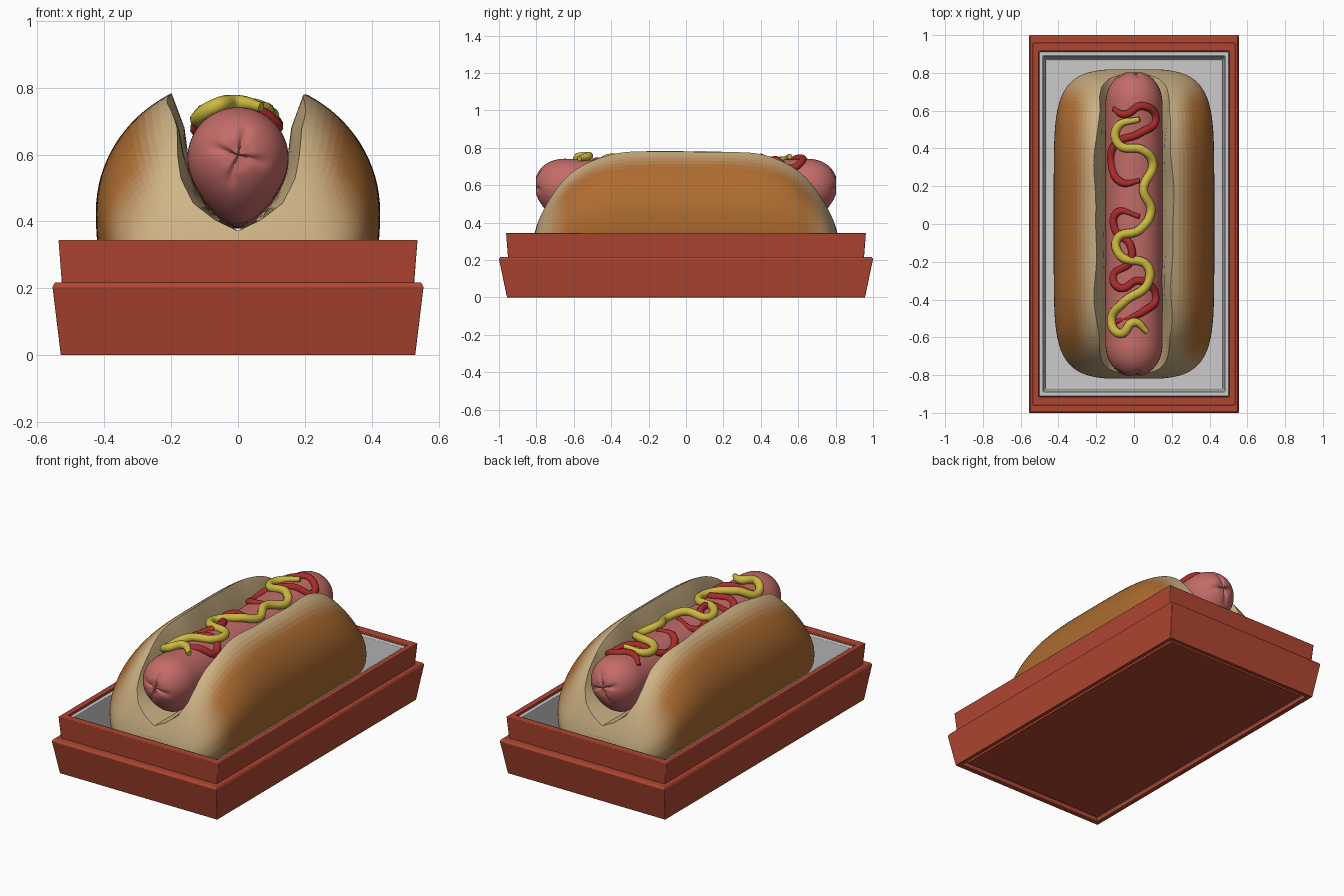
import bpy, math
from math import sin, cos, pi, radians

if "Cube" in bpy.data.objects:
    bpy.data.objects.remove(bpy.data.objects["Cube"])


def mat(name, rgb):
    m = bpy.data.materials.new(name)
    m.diffuse_color = (*rgb, 1)
    m.use_nodes = True
    m.node_tree.nodes["Principled BSDF"].inputs["Base Color"].default_value = m.diffuse_color
    return m


def loft(name, rings, material=None, caps=(True, True), closed=False):
    """Skin a list of equal-length point rings."""
    n, k = len(rings[0]), len(rings)
    verts = [p for r in rings for p in r]
    faces = []
    for i in range(k if closed else k - 1):
        a, b = i * n, ((i + 1) % k) * n
        faces += [(a + j, a + (j + 1) % n, b + (j + 1) % n, b + j) for j in range(n)]
    if caps[0]:
        faces.append(tuple(reversed(range(n))))
    if caps[1]:
        faces.append(tuple(range((k - 1) * n, k * n)))
    me = bpy.data.meshes.new(name)
    me.from_pydata(verts, [], faces)
    ob = bpy.data.objects.new(name, me)
    bpy.context.collection.objects.link(ob)
    if material:
        me.materials.append(material)
    select(ob)
    bpy.ops.object.mode_set(mode='EDIT')
    bpy.ops.mesh.select_all(action='SELECT')
    bpy.ops.mesh.normals_make_consistent(inside=False)
    bpy.ops.object.mode_set(mode='OBJECT')
    return ob


def select(ob):
    bpy.ops.object.select_all(action='DESELECT')
    ob.select_set(True)
    bpy.context.view_layer.objects.active = ob


def smooth(ob, angle=40):
    select(ob)
    bpy.ops.object.shade_smooth_by_angle(angle=radians(angle))


def rects(profile):
    """(half x, half y, z) steps -> rectangular rings."""
    return [[(x, y, z), (-x, y, z), (-x, -y, z), (x, -y, z)] for x, y, z in profile]


def bevel(ob, width):
    b = ob.modifiers.new("bevel", 'BEVEL')
    b.width, b.segments, b.limit_method = width, 2, 'ANGLE'
    smooth(ob, 35)


red = mat("red_card", (0.43, 0.06, 0.03))
pink = mat("sausage_pink", (0.55, 0.15, 0.14))
yellow = mat("mustard_yellow", (0.60, 0.48, 0.05))
dark_red = mat("ketchup_red", (0.40, 0.025, 0.025))

# Box: flared lower sleeve, inner tray standing out of it, base panel
bevel(loft("box_sleeve", rects([
    (.505, .93, .03), (.505, .93, .002), (.53, .957, 0), (.555, 1.0, .205),
    (.548, .992, .217), (.525, .955, .217), (.51, .93, .03)]), red, (False, False), True), .005)
bevel(loft("box_tray", rects([
    (.525, .95, .19), (.537, .962, .345), (.505, .915, .345), (.503, .913, .19)]),
    red, (False, False), True), .004)
bevel(loft("base_panel", rects([(.482, .905, .012), (.482, .905, .06)]), red), .003)
loft("base_groove", rects([(.506, .93, .03), (.506, .93, .06)]))
# Grey paper liner inside the box
bevel(loft("liner", rects([
    (.505, .915, .10), (.503, .912, .332), (.482, .89, .332), (.468, .87, .13)])), .004)

# Bun body: rounded loaf
L = .817


def bun_ring(y, n=96):
    w = .425 * (1 - abs(y / .82) ** 6) ** .27
    top = .13 + .70 * (1 - abs(y / .84) ** 4) ** .6
    bot = .13 + .06 * abs(y / L) ** 8
    cz = bot + (top - bot) * .43
    ring = []
    for i in range(n):
        c, s = cos(2 * pi * i / n), sin(2 * pi * i / n)
        if s >= 0:
            ring.append((w * c, y, cz + (top - cz) * s))
        else:
            ring.append((w * math.copysign(abs(c) ** .67, c), y, cz - (cz - bot) * abs(s) ** .67))
    return ring


bun = loft("bun", [bun_ring(L * sin(pi / 2 * i / 44)) for i in range(-44, 45)])

# Groove cutter: curved V that opens wider at the ends
half = [(.05, .405), (.10, .455), (.135, .53), (.152, .60), (.165, .68), (.205, .78), (.26, .95)]


def groove_ring(y):
    k = 1 + .5 * abs(y / .85) ** 4

    def pt(x, z, side):
        lip = max(0, (z - .5) * 2)
        wob = lip * (.014 * sin(9 * y + side) + .008 * sin(17 * y - 2 * side))
        return (side * (x * k + wob), y, z)
    return [(0, y, .372)] + [pt(x, z, 1) for x, z in half] + [pt(x, z, -1) for x, z in reversed(half)]


cutter = loft("groove_cutter", [groove_ring(.9 * i / 30) for i in range(-30, 31)])
cutter.hide_render = True
m = bun.modifiers.new("groove", 'BOOLEAN')
m.operation, m.object, m.solver = 'DIFFERENCE', cutter, 'EXACT'
select(bun)
bpy.ops.object.modifier_apply(modifier="groove")
bpy.data.objects.remove(cutter)

# Bun crust: cream ends and groove blending into baked brown sides
STEPS = 24
cream, brown = (.62, .46, .24), (.42, .15, .03)
bun.data.materials.clear()
for i in range(STEPS):
    t = i / (STEPS - 1)
    bun.data.materials.append(mat(f"crust_{i}", [a + (b - a) * t for a, b in zip(cream, brown)]))


def step(v, a, b):
    t = min(1, max(0, (v - a) / (b - a)))
    return t * t * (3 - 2 * t)


for p in bun.data.polygons:
    c, nx = p.center, p.normal.x
    inside = nx * c.x < 0 and c.z > .37
    t = 0 if inside else step(abs(c.x), .20, .33) * (1 - step(abs(c.y), .62, .82))
    p.material_index = round(t * (STEPS - 1))
smooth(bun, 35)

# Sausage: capsule with a pinched cross at each tip and a tapered underside
R, E = .15, .81


def sausage_z(y):
    return .575 + .025 * (y / E) ** 2


def sausage_ring(y, n=64):
    d = max(0, (abs(y) - (E - .18)) / .18)
    r = R * math.sqrt(max(0, 1 - d ** 2.2)) + .001
    ring = []
    for i in range(n):
        a = 2 * pi * i / n
        s = sin(a)
        low = 1 + .3 * (1 - d) * max(0, -s) ** 3
        dent = .012 * abs(cos(2 * a + .6)) ** 10 * step(d, .75, .95) + .01 * step(d, .95, 1)
        ring.append((r * cos(a), y - math.copysign(dent, y), sausage_z(y) + r * s * low))
    return ring


ys = [E - .18 + .18 * sin(pi / 2 * i / 16) for i in range(17)]
ys = [-y for y in reversed(ys)] + [-.6 + .1 * i for i in range(13)] + ys
smooth(loft("sausage", [sausage_ring(y) for y in ys], pink), 60)


# Sauces: squeezed ribbons laid over the sausage, thinning at the ends
def sauce(name, points, lift, radius, material):
    cu = bpy.data.curves.new(name, 'CURVE')
    cu.dimensions = '3D'
    cu.bevel_depth, cu.bevel_resolution, cu.resolution_u = radius, 3, 8
    cu.use_fill_caps = True
    sp = cu.splines.new('BEZIER')
    sp.bezier_points.add(len(points) - 1)
    for b, (x, y) in zip(sp.bezier_points, points):
        b.co = (x, y, sausage_z(y) + math.sqrt((R + lift) ** 2 - x * x))
        b.handle_left_type = b.handle_right_type = 'AUTO'
    sp.bezier_points[0].radius = sp.bezier_points[-1].radius = .6
    cu.materials.append(material)
    ob = bpy.data.objects.new(name, cu)
    bpy.context.collection.objects.link(ob)


sauce("mustard", [(.07, -.57), (.0, -.52), (-.07, -.58), (-.12, -.51), (-.05, -.41), (.07, -.32),
                  (.07, -.22), (-.07, -.17), (-.09, -.08), (.03, -.03), (.09, .07), (.05, .185),
                  (.10, .32), (.05, .39), (-.08, .42), (-.09, .51), (.03, .555)],
      .02, .024, yellow)
sauce("ketchup_back", [(-.11, .61), (-.05, .58), (.045, .625), (.115, .555), (.03, .48),
                       (-.10, .42), (-.12, .32), (-.065, .22), (.03, .23)], .004, .021, dark_red)
sauce("ketchup_front", [(.03, .04), (-.09, .06), (-.10, -.03), (-.02, -.11), (-.02, -.2),
                        (-.11, -.28), (-.07, -.34), (.03, -.3), (.115, -.39), (.055, -.46),
                        (-.10, -.52)], .004, .021, dark_red)
